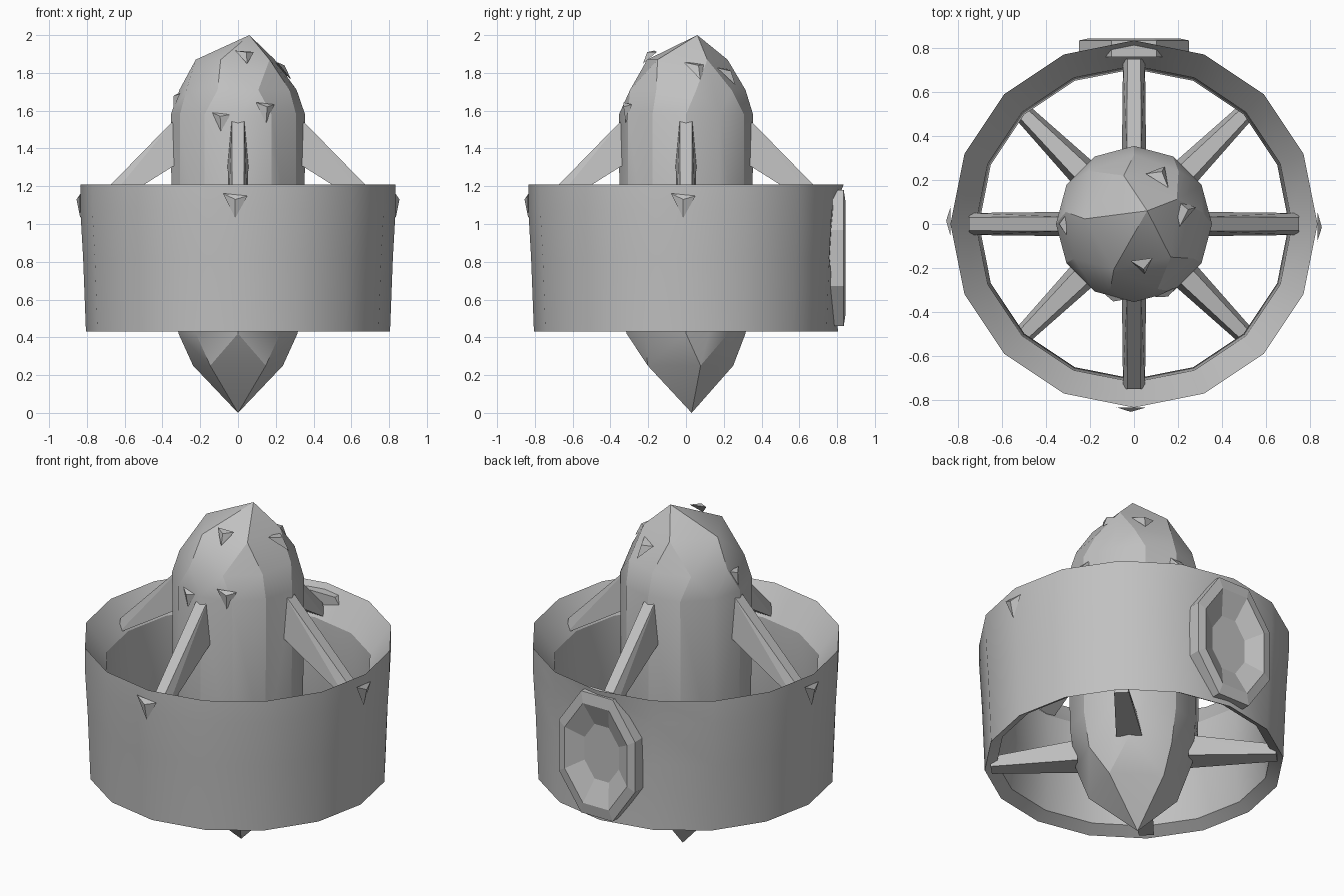
import bpy, bmesh, math
from mathutils import Vector

cube = bpy.data.objects.get("Cube")
if cube:
    bpy.data.objects.remove(cube)

grey = bpy.data.materials.new("plain grey")
grey.use_nodes = True
grey.diffuse_color = (0.53, 0.53, 0.53, 1)
grey.node_tree.nodes["Principled BSDF"].inputs["Base Color"].default_value = (0.53, 0.53, 0.53, 1)


def polar(angle, r, z):
    a = math.radians(angle)
    return Vector((r * math.cos(a), r * math.sin(a), z))


def finish(name, bm, smooth=None):
    bmesh.ops.recalc_face_normals(bm, faces=bm.faces[:])
    mesh = bpy.data.meshes.new(name)
    bm.to_mesh(mesh)
    bm.free()
    mesh.materials.append(grey)
    obj = bpy.data.objects.new(name, mesh)
    bpy.context.collection.objects.link(obj)
    if smooth:
        bpy.ops.object.select_all(action='DESELECT')
        obj.select_set(True)
        bpy.context.view_layer.objects.active = obj
        bpy.ops.object.shade_smooth_by_angle(angle=math.radians(smooth))
    return obj


def hull(name, points, smooth=None):
    bm = bmesh.new()
    for p in points:
        bm.verts.new(p)
    res = bmesh.ops.convex_hull(bm, input=bm.verts[:])
    loose = [v for v in bm.verts if not v.link_faces]
    bmesh.ops.delete(bm, geom=loose, context='VERTS')
    return finish(name, bm, smooth)


# central body: faceted dome, straight barrel, pointed underside
rings = [(0.25, 0.25, 5, -54), (0.42, 0.315, 8, 0), (0.62, 0.35, 12, 0),
         (1.58, 0.355, 12, 0), (1.71, 0.315, 9, 10), (1.87, 0.225, 5, 30)]
pts = [Vector((0, 0.03, 0)), Vector((0.06, 0.06, 2))]
for z, r, n, turn in rings:
    pts += [polar(turn + i * 360 / n, r, z) for i in range(n)]
hull("central_body", pts, 25)

# outer ring: thin duct section swept round, with a shallow hollow at the back
section = [(0.835, 1.21), (0.835, 1.08), (0.82, 0.82), (0.805, 0.43),
           (0.74, 0.47), (0.705, 0.75), (0.72, 1.05)]
SIDES = 16
bm = bmesh.new()
grid = []
for i in range(SIDES):
    row = []
    for k, (r, z) in enumerate(section):
        dent = 0.05 if i == 4 and k in (1, 2) else 0
        row.append(bm.verts.new(polar(i * 360 / SIDES, r - dent, z)))
    grid.append(row)
for i in range(SIDES):
    a, b = grid[i], grid[(i + 1) % SIDES]
    for k in range(len(section)):
        m = (k + 1) % len(section)
        bm.faces.new((a[k], a[m], b[m], b[k]))
finish("outer_ring", bm, 30)

# dished round panel on the back of the ring
bm = bmesh.new()
loops = []
for scale, y in ((1.0, 0.76), (1.0, 0.835), (0.82, 0.845), (0.45, 0.79)):
    loop = []
    for i in range(8):
        a = math.radians(22.5 + i * 45)
        loop.append(bm.verts.new((0.27 * scale * math.cos(a), y,
                                  0.82 + 0.39 * scale * math.sin(a))))
    loops.append(loop)
for a, b in zip(loops, loops[1:]):
    for i in range(8):
        j = (i + 1) % 8
        bm.faces.new((a[i], a[j], b[j], b[i]))
bm.faces.new(loops[-1])
bm.faces.new(loops[0])
finish("back_panel", bm)


def strut(name, angle, inner, outer):
    """Beam from body to ring; each end is (radius, half width, low z, high z)."""
    side = polar(angle + 90, 1, 0)
    points = []
    for r, w, low, high in (inner, outer):
        for s in (-1, 1):
            points += [polar(angle, r, low) + side * w * s,
                       polar(angle, r, high) + side * w * s * 0.6]
    hull(name, points)


# four sloping upper struts and four level lower struts
for i, word in enumerate(("left", "back", "right", "front")):
    strut("upper_strut_" + word, i * 90, (0.32, 0.055, 1.32, 1.57), (0.75, 0.05, 1.05, 1.13))
    strut("lower_strut_" + word, 45 + i * 90, (0.3, 0.07, 0.43, 0.57), (0.77, 0.04, 0.43, 0.5))


def chip(name, angle, r, z, size, lean):
    """Small three-cornered shard standing off a surface."""
    side = polar(angle + 90, 1, 0) * size
    out = polar(angle, 1, 0)
    up = Vector((0, 0, math.cos(lean))) - out * math.sin(lean)
    c = polar(angle, r, z)
    hull(name, [c - side * 0.5 + up * size * 0.4, c + side * 0.5 + up * size * 0.3,
                c - up * size * 0.6, c + out * 0.02 + Vector((0, 0, 0.02))])


# shards on the dome
for k, (angle, r, z, size, lean) in enumerate((
        (-65, 0.345, 1.6, 0.11, 0.1), (-105, 0.345, 1.55, 0.1, 0.1),
        (-78, 0.19, 1.89, 0.1, 0.8), (15, 0.235, 1.82, 0.13, 0.8),
        (62, 0.25, 1.79, 0.12, 0.7), (180, 0.32, 1.66, 0.1, 0.4))):
    chip("dome_shard_%d" % k, angle, r, z, size, lean)

# shards where the upper struts meet the ring
for i, word in enumerate(("left", "back", "right", "front")):
    if word != "back":
        chip("rim_shard_" + word, i * 90 - 1, 0.835, 1.11, 0.13, 0)
